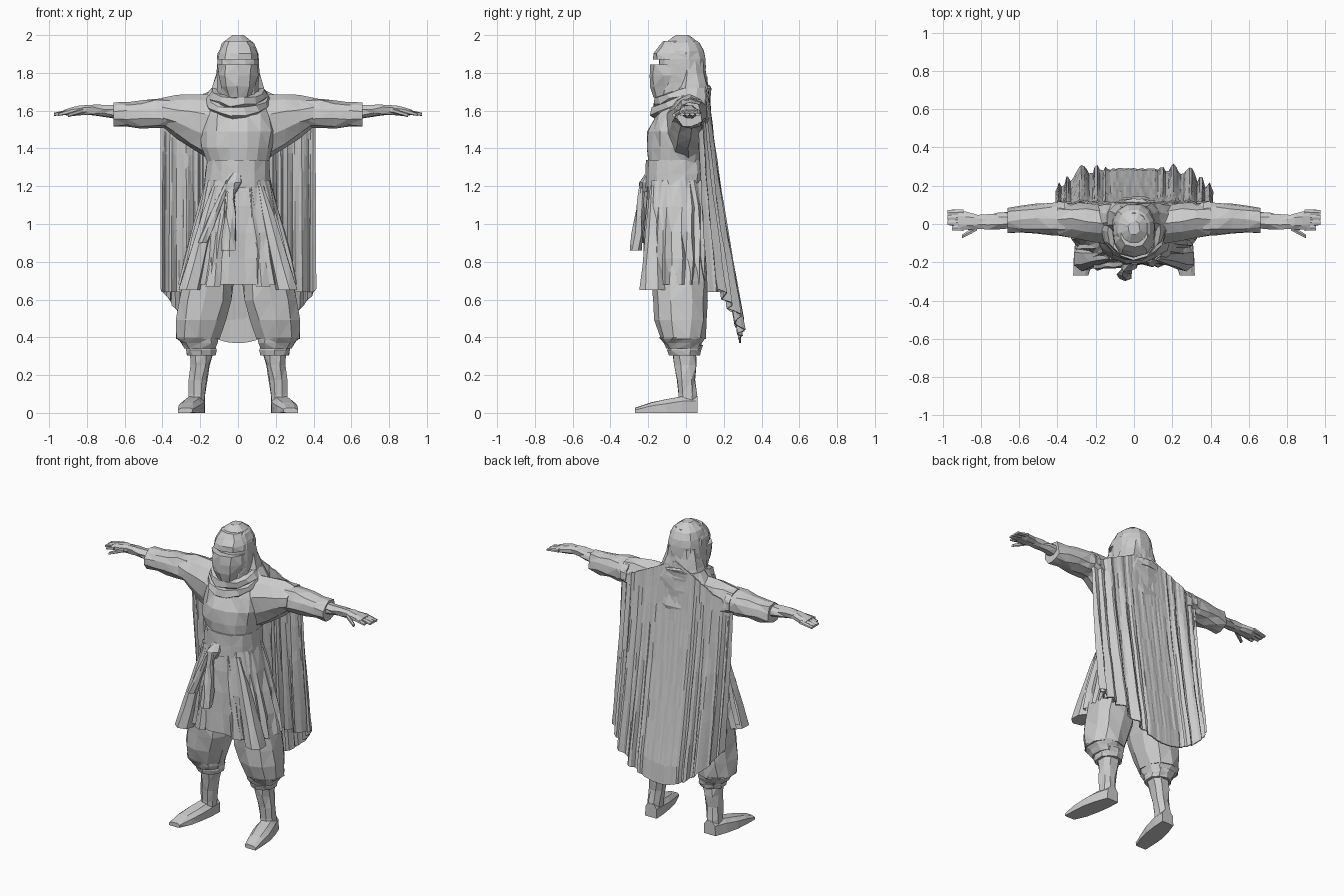
import bpy, bmesh, math, random
from mathutils import Vector

random.seed(4)
default_cube = bpy.data.objects.get("Cube")
if default_cube:
    bpy.data.objects.remove(default_cube, do_unlink=True)

cloth = bpy.data.materials.new("plain grey")
cloth.use_nodes = True
cloth.diffuse_color = (.6, .6, .6, 1)
shader = cloth.node_tree.nodes["Principled BSDF"]
shader.inputs["Base Color"].default_value = cloth.diffuse_color


def wobble(amount):
    return random.uniform(-amount, amount)


def clamp(value):
    return min(1, max(0, value))


def power(value, exponent):
    return math.copysign(abs(value) ** exponent, value)


def straight(t):
    return 1


def dome(t):
    return max(.25, math.sqrt(1 - t ** 6))


def finish(name, bm, mirror=False):
    bmesh.ops.recalc_face_normals(bm, faces=bm.faces)
    mesh = bpy.data.meshes.new(name)
    bm.to_mesh(mesh)
    bm.free()
    mesh.materials.append(cloth)
    obj = bpy.data.objects.new(name, mesh)
    bpy.context.collection.objects.link(obj)
    if mirror:
        obj.modifiers.new("Mirror", 'MIRROR').use_mirror_merge = False
    return obj


def limb(name, start, end, start_radius, end_radius, bulge=0, shape=straight,
         sides=10, steps=4, square=.85, pleat=0, jitter=.006, cap=True, mirror=False):
    """Tapered faceted tube between two points, with sections across its main axis."""
    bm = bmesh.new()
    start, end = Vector(start), Vector(end)
    start_radius, end_radius = Vector(start_radius), Vector(end_radius)
    span = [abs(v) for v in end - start]
    across = [k for k in range(3) if k != span.index(max(span))]
    loops = []
    for step in range(steps + 1):
        t = step / steps
        swell = bulge * math.sin(math.pi * t)
        radius = (start_radius.lerp(end_radius, t) + Vector((swell, swell))) * shape(t)
        loop = []
        for side in range(sides):
            angle = math.tau * (side + .5) / sides
            fold = 1 + pleat * t * (-1) ** side
            co = start.lerp(end, t)
            co[across[0]] += radius.x * fold * power(math.cos(angle), square) + wobble(jitter)
            co[across[1]] += radius.y * fold * power(math.sin(angle), square) + wobble(jitter)
            co.z = max(co.z, 0)
            loop.append(bm.verts.new(co))
        loops.append(loop)
    for low, high in zip(loops, loops[1:]):
        for a in range(sides):
            b = (a + 1) % sides
            bm.faces.new((low[a], low[b], high[b], high[a]))
    bmesh.ops.triangulate(bm, faces=bm.faces[:])
    if cap:
        bm.faces.new(loops[0])
        bm.faces.new(loops[-1])
    return finish(name, bm, mirror)


# Head, brow of the hood, face veil and shoulder mantle
limb("hooded_head", start=(0, -.02, 1.62), end=(0, -.02, 2),
     start_radius=(.11, .12), end_radius=(.12, .135), shape=dome, sides=12, steps=9,
     jitter=.003)
limb("hood_brow", start=(0, -.055, 1.87), end=(0, -.035, 1.97),
     start_radius=(.115, .125), end_radius=(.07, .09), bulge=.01, steps=3)
limb("face_veil", start=(0, -.07, 1.67), end=(0, -.075, 1.845),
     start_radius=(.08, .1), end_radius=(.11, .115), bulge=.01, steps=3)
limb("mantle", start=(0, .03, 1.54), end=(0, .03, 1.72),
     start_radius=(.28, .1), end_radius=(.14, .1), sides=14, steps=3)
limb("hood_nape", start=(0, .03, 1.68), end=(0, .03, 1.86),
     start_radius=(.15, .1), end_radius=(.1, .07), steps=3)

# Neck scarf: two tilted coils
for coil, (size, tilt) in enumerate(((.12, .35), (.14, .45))):
    bpy.ops.mesh.primitive_torus_add(major_segments=14, minor_segments=6,
                                     major_radius=size, minor_radius=.035,
                                     location=(0, -.03, 1.68 - coil * .03),
                                     rotation=(tilt, 0, 0))
    scarf = bpy.context.object
    scarf.name = "scarf_lower" if coil else "scarf_upper"
    scarf.data.materials.append(cloth)
    for vert in scarf.data.vertices:
        vert.co += Vector([wobble(.008) for axis in range(3)])

# Torso, waist sash, pleated tunic skirt and its front folds
limb("tunic_body", start=(0, -.05, 1.32), end=(0, -.01, 1.66),
     start_radius=(.16, .15), end_radius=(.15, .1), bulge=.045, sides=16, jitter=.009)
limb("waist_sash", start=(0, -.05, 1.19), end=(0, -.05, 1.34),
     start_radius=(.18, .16), end_radius=(.17, .16), sides=14, steps=2)
limb("tunic_skirt", start=(0, -.05, 1.23), end=(0, -.05, .68),
     start_radius=(.17, .15), end_radius=(.3, .165), bulge=.01, square=.7, pleat=.06,
     sides=44, steps=4, cap=False)
limb("skirt_fold", start=(.12, -.17, 1.2), end=(.26, -.18, .65),
     start_radius=(.02, .02), end_radius=(.06, .07), sides=7, mirror=True)
limb("skirt_front_fold", start=(.06, -.19, 1.2), end=(.13, -.19, .67),
     start_radius=(.01, .015), end_radius=(.04, .04), sides=6, mirror=True)

# Sash knot and hanging tails
limb("sash_knot", start=(-.04, -.22, 1.17), end=(-.01, -.2, 1.27),
     start_radius=(.03, .03), end_radius=(.03, .02), bulge=.015, sides=7, steps=2)
limb("sash_tail_centre", start=(-.03, -.23, 1.22), end=(-.05, -.265, .86),
     start_radius=(.02, .02), end_radius=(.04, .03), sides=7, jitter=.008)
limb("sash_tail_side", start=(-.05, -.21, 1.23), end=(-.19, -.21, .9),
     start_radius=(.02, .02), end_radius=(.025, .03), sides=6)

# Sleeves, forearms, hands
limb("sleeve_upper", start=(.1, 0, 1.5), end=(.4, .03, 1.59),
     start_radius=(.11, .2), end_radius=(.09, .08), square=1, jitter=.008, mirror=True)
limb("sleeve_lower", start=(.36, .03, 1.59), end=(.66, .02, 1.575),
     start_radius=(.09, .08), end_radius=(.065, .065), jitter=.008, mirror=True)
limb("forearm", start=(.6, .02, 1.59), end=(.82, .01, 1.605),
     start_radius=(.05, .04), end_radius=(.035, .025), sides=8, mirror=True)
limb("palm", start=(.8, .01, 1.605), end=(.92, .02, 1.59),
     start_radius=(.035, .025), end_radius=(.05, .015), bulge=.006,
     sides=8, steps=3, jitter=.002, mirror=True)
for finger in range(4):
    y = -.02 + finger * .027
    reach = .975 if finger else .95
    limb("finger_%d" % (finger + 1), start=(.89, y, 1.595), end=(reach, y, 1.58),
         start_radius=(.017, .013), end_radius=(.014, .008),
         sides=6, steps=2, jitter=.001, mirror=True)
limb("thumb", start=(.82, -.02, 1.6), end=(.9, -.065, 1.575),
     start_radius=(.016, .014), end_radius=(.01, .01),
     sides=6, steps=2, jitter=.001, mirror=True)

# Baggy trousers gathered into cuffs, shins and boots
limb("trouser_leg", start=(.12, -.04, .9), end=(.215, -.02, .39),
     start_radius=(.11, .12), end_radius=(.115, .12), bulge=.03,
     steps=5, jitter=.008, mirror=True)
limb("trouser_gather", start=(.215, -.02, .4), end=(.2, -.01, .34),
     start_radius=(.115, .12), end_radius=(.085, .09), steps=2, mirror=True)
limb("trouser_cuff", start=(.2, 0, .36), end=(.195, -.01, .305),
     start_radius=(.08, .09), end_radius=(.075, .08), bulge=.006, steps=2, mirror=True)
limb("shin", start=(.195, -.01, .33), end=(.225, .01, .02),
     start_radius=(.067, .068), end_radius=(.05, .055), bulge=-.008,
     sides=8, mirror=True)
limb("boot", start=(.215, .06, .03), end=(.28, -.27, .01),
     start_radius=(.045, .06), end_radius=(.04, .015), bulge=.02,
     square=.65, sides=8, jitter=.003, mirror=True)

# Cape: draped sheet across the back whose sides curl forward under the arms
COLUMNS, ROWS, HALF_WIDTH, WRAP = 96, 11, .41, 1.6
bm = bmesh.new()
grid = []
for c in range(COLUMNS + 1):
    s = WRAP * (2 * c / COLUMNS - 1)
    m = abs(s)
    curled = max(0, m - 1)
    x = HALF_WIDTH * (m - 1.9 * curled)
    top = 1.53 if curled else 1.78 - x / 2
    hem = .64 if curled else .37 + 1.7 * x * x
    pleat = math.sin(1.4 * c + 2 * math.sin(c / 3)) * clamp(4 * m - 1)
    lean = wobble(.006) * clamp(2 * m)
    column = []
    for r in range(ROWS + 1):
        t = r / ROWS
        z = top + (hem - top) * t + wobble(.015) * (0 < r < ROWS)
        back = .11 + .18 * clamp((1.8 - z) / 1.35) ** 1.3
        curl = .12 * clamp(2 * m - 1.4) * (1 + t) / 2
        y = back - curl + pleat * (.005 + .02 * t) + wobble(.003)
        column.append(bm.verts.new((math.copysign(x, s) + lean * t, y, z)))
    grid.append(column)
for a, b in zip(grid, grid[1:]):
    for r in range(ROWS):
        bm.faces.new((a[r], b[r], b[r + 1], a[r + 1]))
cape = finish("cape", bm)
cape.modifiers.new("Thickness", 'SOLIDIFY').thickness = .008
